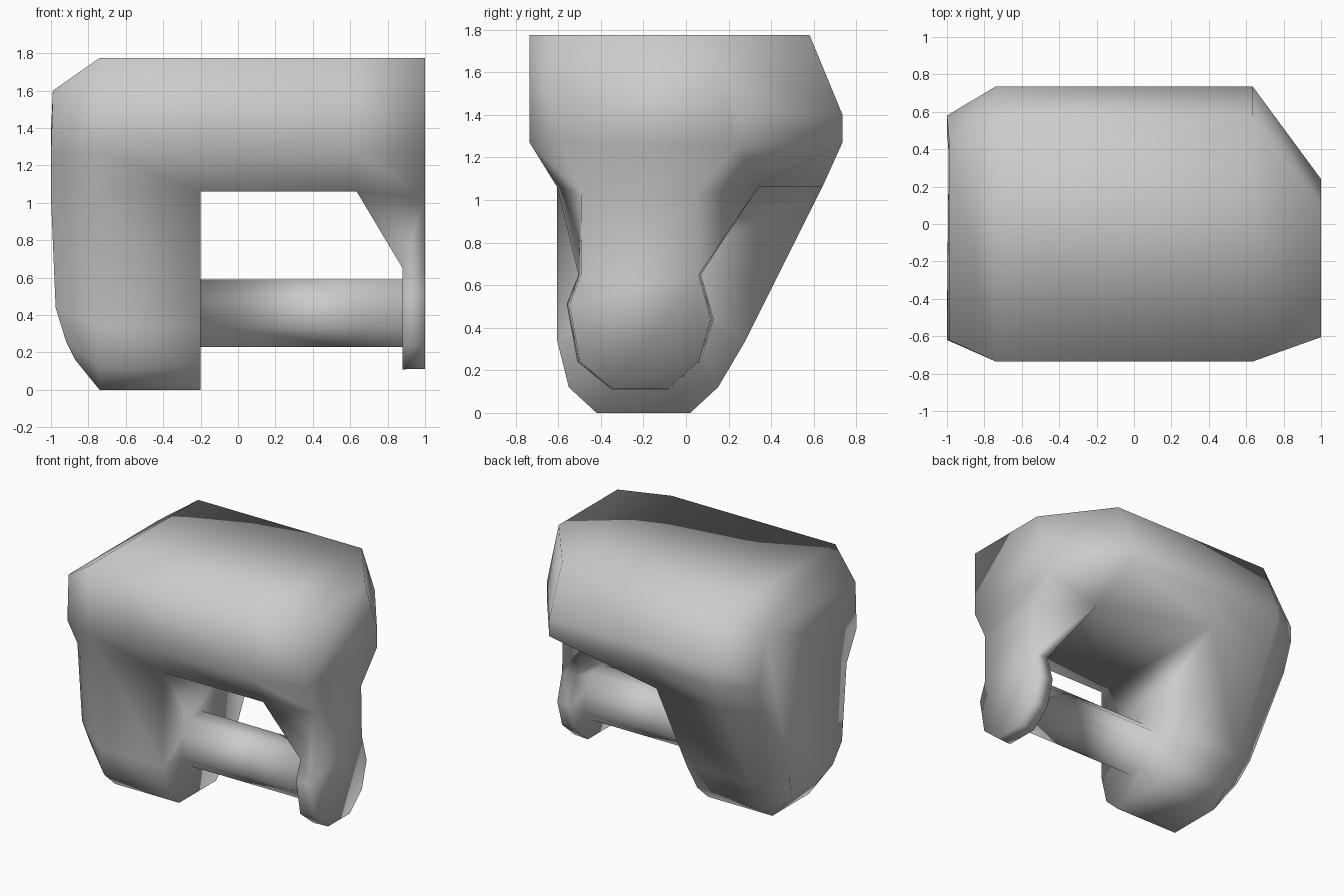
import bpy, bmesh, math

if "Cube" in bpy.data.objects:
    bpy.data.objects.remove(bpy.data.objects["Cube"])

bm = bmesh.new()


def ring(points):
    return [bm.verts.new(p) for p in points]


def section(x, outline):
    return ring([(x, y, z) for y, z in outline])


def skin(a, b, closed=True):
    n = len(a)
    for i in range(n if closed else n - 1):
        j = (i + 1) % n
        bm.faces.new((a[i], a[j], b[j], b[i]))


# Thick leg and upper bar: full side profile (y, z), front top going down and round
profile = [(-.735, 1.775), (-.735, 1.27), (-.605, 1.06), (-.605, .34), (-.55, .12),
           (-.42, 0), (.02, 0), (.15, .12), (.28, .34), (.64, 1.06),
           (.735, 1.27), (.735, 1.4), (.58, 1.775)]
left_end = ring([(-.99, -.62, 1.6), (-1, -.62, 1.25), (-1, -.5, 1.03), (-.975, -.48, .44),
                 (-.92, -.45, .26), (-.87, -.36, .16), (-.87, -.03, .16), (-.92, .06, .26),
                 (-.975, .15, .44), (-1, .5, 1.03), (-1, .58, 1.25), (-1, .58, 1.38),
                 (-.99, .46, 1.6)])
leg_outer = section(-.74, profile)
leg_inner = section(-.2, profile)
bm.faces.new(left_end)
skin(left_end, leg_outer)
skin(leg_outer, leg_inner)

# Upper bar continuing to the right end
bar_left = leg_inner[9:] + leg_inner[:3]
bar_right = section(.635, [(.34, 1.06)] + profile[10:] + profile[:3])
bar_end = section(1, [(.05, 1.03), (.24, 1.25), (.24, 1.4), (.1, 1.775),
                      (-.605, 1.775), (-.605, 1.27), (-.49, 1.03)])
skin(bar_left, bar_right)
skin(bar_right, bar_end, closed=False)
bm.faces.new(bar_end)

# Thin arm with a rounded foot, hanging from the bar's right end
foot = [(-.505, .65), (-.56, .51), (-.51, .24), (-.35, .11),
        (-.08, .11), (.07, .24), (.13, .44), (.07, .65)]
foot_inner = section(.88, foot)
foot_outer = section(1, [(-.215 + (y + .215) * .96, .4 + (z - .4) * .99) for y, z in foot])
skin(foot_inner, foot_outer, closed=False)
bm.faces.new(foot_outer)
arm_top = [bar_right[6], bar_right[0], bar_end[0], bar_end[6]]
arm_low = [foot_inner[0], foot_inner[7], foot_outer[7], foot_outer[0]]
skin(arm_top, arm_low)

# Eight-sided rod, joined to the leg face and the foot face
angles = [math.radians(112.5 + 45 * i) for i in range(8)]
circle = [(-.215 + .195 * math.cos(a), .41 + .195 * math.sin(a)) for a in angles]
rod_left = section(-.2, circle)
rod_right = section(.88, circle)
skin(leg_inner[2:10], rod_left)
skin(rod_left, rod_right)
skin(rod_right, foot_inner)

# Finish as one smooth-shaded frame
bmesh.ops.recalc_face_normals(bm, faces=bm.faces)
for f in bm.faces:
    f.smooth = True
mesh = bpy.data.meshes.new("handle_frame")
bm.to_mesh(mesh)
bm.free()
frame = bpy.data.objects.new("handle_frame", mesh)
bpy.context.collection.objects.link(frame)
